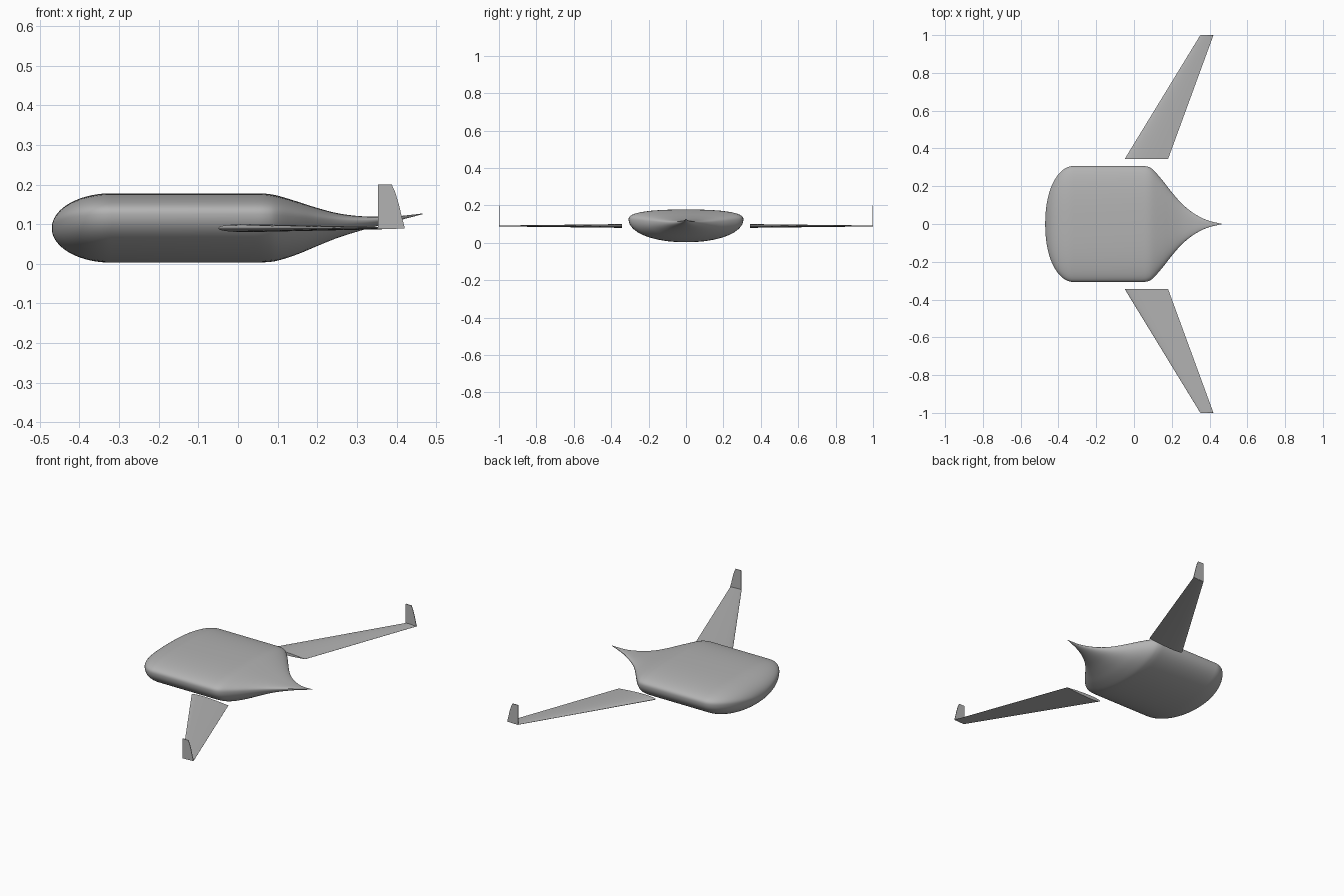
import bpy, bmesh, math
from mathutils import Vector

old = bpy.data.objects.get("Cube")
if old:
    bpy.data.objects.remove(old, do_unlink=True)

grey = bpy.data.materials.new("plain grey")
grey.use_nodes = True
colour = (0.45, 0.45, 0.45, 1)
grey.diffuse_color = colour
grey.node_tree.nodes["Principled BSDF"].inputs["Base Color"].default_value = colour


def loft(name, rings, angle):
    """Skin closed rings of equal length, cap the ends and shade."""
    bm = bmesh.new()
    loops = [[bm.verts.new(p) for p in ring] for ring in rings]
    n = len(loops[0])
    for a, b in zip(loops, loops[1:]):
        for i in range(n):
            j = (i + 1) % n
            bm.faces.new((a[i], a[j], b[j], b[i]))
    bm.faces.new(loops[0])
    bm.faces.new(loops[-1])
    bmesh.ops.recalc_face_normals(bm, faces=bm.faces)
    mesh = bpy.data.meshes.new(name)
    bm.to_mesh(mesh)
    bm.free()
    mesh.materials.append(grey)
    obj = bpy.data.objects.new(name, mesh)
    bpy.context.collection.objects.link(obj)
    bpy.ops.object.select_all(action='DESELECT')
    obj.select_set(True)
    bpy.context.view_layer.objects.active = obj
    bpy.ops.object.shade_smooth_by_angle(angle=math.radians(angle))
    return obj


def spline(points, steps):
    """Smooth curve through stations (Catmull-Rom)."""
    pts = [Vector(p) for p in points]
    pts = [pts[0]] + pts + [pts[-1]]
    out = []
    for p, q, r, s in zip(pts, pts[1:], pts[2:], pts[3:]):
        for k in range(steps):
            t = k / steps
            out.append(0.5 * (2 * q + (r - p) * t + (2 * p - 5 * q + 4 * r - s) * t * t
                              + (3 * q - p - 3 * r + s) * t ** 3))
    return out + [pts[-1]]


# Fuselage: rounded nose, straight middle, pinched tail
def section(x, half, top, bottom, sides=64):
    waist = bottom + 0.7 * (top - bottom)
    ring = []
    for i in range(sides):
        a = 2 * math.pi * i / sides
        c, s = math.cos(a), math.sin(a)
        power = 0.8 if s > 0 else 0.96
        y = half * math.copysign(abs(c) ** power, c)
        z = waist + (top - waist if s > 0 else waist - bottom) * math.copysign(abs(s) ** power, s)
        ring.append((x, y, z))
    return ring


rings = []
for k in range(1, 25):
    a = math.pi / 2 * (k / 24) ** 1.2
    x = -0.32 - 0.15 * math.cos(a)
    r = math.sin(a)
    rings.append(section(x, 0.307 * r ** 0.92, 0.09 + 0.088 * r, 0.09 - 0.087 * r))

# Tail stations: x, half width, top, bottom
tail = [(0.04, 0.307, 0.178, 0.003), (0.07, 0.304, 0.177, 0.004), (0.10, 0.288, 0.172, 0.008),
        (0.15, 0.232, 0.157, 0.024), (0.20, 0.168, 0.141, 0.045), (0.25, 0.111, 0.128, 0.065),
        (0.30, 0.068, 0.121, 0.081), (0.35, 0.037, 0.119, 0.095), (0.40, 0.016, 0.120, 0.108),
        (0.465, 0.001, 0.127, 0.125)]
tail4 = [Vector(t) for t in tail]
rings += [section(*p) for p in spline(tail4, 4)]
loft("fuselage", rings, 60)


# Wings: thin tapered aerofoil
def aerofoil(lead, trail, y, z, thick, steps=16):
    def half(t):
        return thick * 2.97 * (0.5 * math.sqrt(t) - 0.21 * t - 0.6 * t * t + 0.5 * t ** 3 - 0.19 * t ** 4)
    ts = [(k / steps) ** 2 for k in range(steps + 1)]
    upper = [(lead + (trail - lead) * t, y, z + max(half(t), 0.0003)) for t in reversed(ts)]
    lower = [(lead + (trail - lead) * t, y, z - max(half(t), 0.0003)) for t in ts[1:]]
    return upper + lower


# Winglet outline, upright with a curved rear edge
outline = [(0.353, 0.088), (0.353, 0.2), (0.388, 0.2), (0.397, 0.18), (0.406, 0.15),
           (0.413, 0.12), (0.421, 0.09)]

for side, label in ((1, "right"), (-1, "left")):
    loft(label + "_wing", [aerofoil(-0.05, 0.18, side * 0.343, 0.09, 0.02),
                           aerofoil(0.35, 0.42, side * 0.998, 0.09, 0.005)], 40)
    loft(label + "_winglet", [[(x, side * y, z) for x, z in outline] for y in (0.997, 1.0)], 30)
